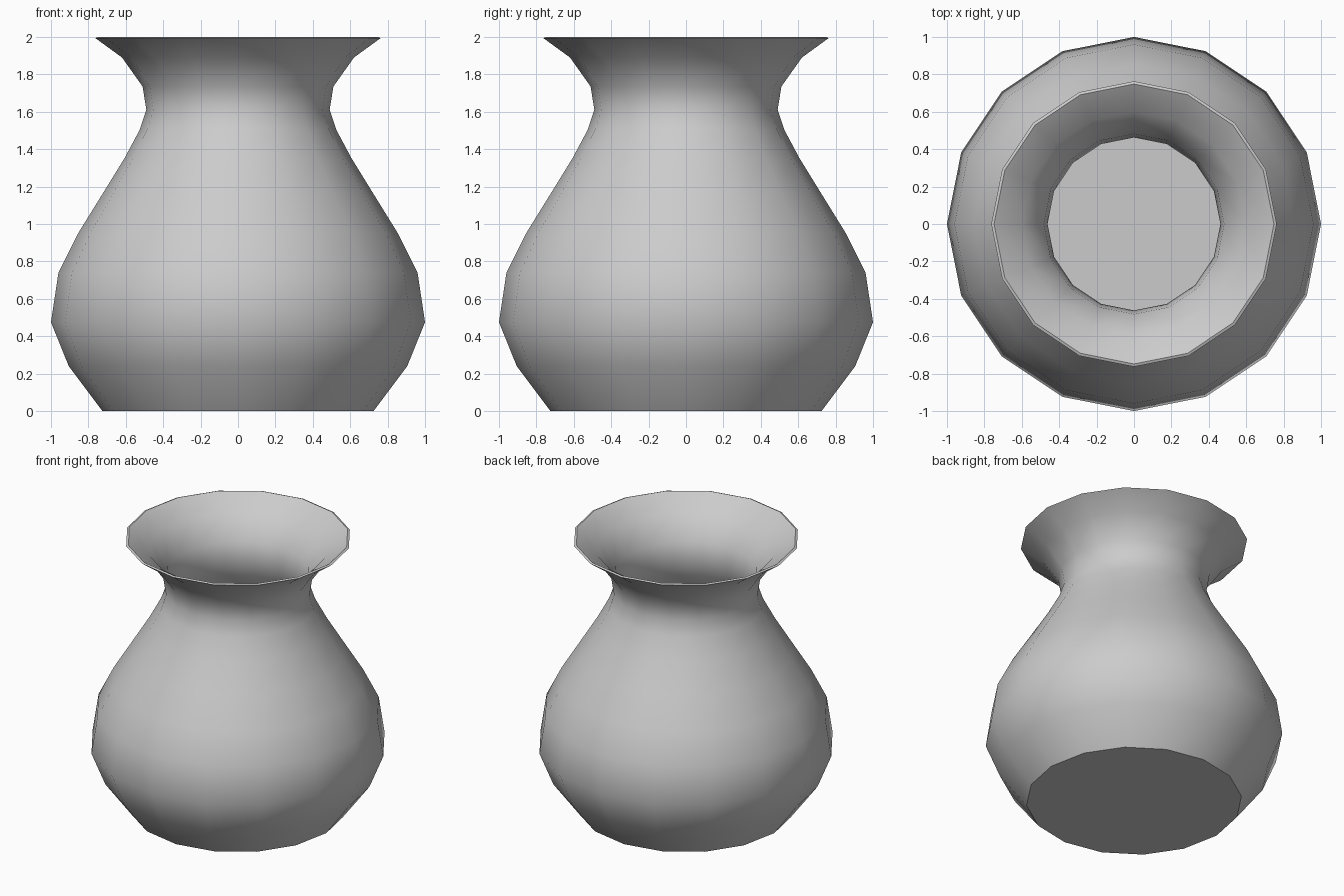
import bpy, bmesh, math

if "Cube" in bpy.data.objects:
    bpy.data.objects.remove(bpy.data.objects["Cube"])

SIDES = 16

# Outer wall (radius, height), from foot to rim
outer = [(0.725, 0.0), (0.905, 0.24), (1.0, 0.475), (0.96, 0.74), (0.855, 0.95),
         (0.725, 1.16), (0.605, 1.355), (0.525, 1.505), (0.49, 1.61),
         (0.51, 1.735), (0.62, 1.89), (0.763, 1.994)]
# Inner wall, from rim down to the floor
inner = [(0.748, 2.0), (0.598, 1.905), (0.482, 1.745), (0.462, 1.61), (0.497, 1.49),
         (0.578, 1.34), (0.697, 1.147), (0.828, 0.936), (0.931, 0.73),
         (0.969, 0.478), (0.878, 0.25), (0.71, 0.03)]

bm = bmesh.new()


def ring(radius, z):
    return [bm.verts.new((radius * math.cos(2 * math.pi * i / SIDES),
                          radius * math.sin(2 * math.pi * i / SIDES), z))
            for i in range(SIDES)]


# Lathe the wall
rings = [ring(r, z) for r, z in outer + inner]
for a, b in zip(rings, rings[1:]):
    for i in range(SIDES):
        j = (i + 1) % SIDES
        bm.faces.new((a[i], a[j], b[j], b[i]))

# Underside and inside floor
bm.faces.new(rings[0][::-1])
bm.faces.new(rings[-1])
bmesh.ops.recalc_face_normals(bm, faces=bm.faces[:])

# Smooth shading, with crisp foot and floor edges
for f in bm.faces:
    f.smooth = len(f.verts) == 4
mesh = bpy.data.meshes.new("vase")
bm.to_mesh(mesh)
bm.free()
vase = bpy.data.objects.new("vase", mesh)
bpy.context.collection.objects.link(vase)
bpy.context.view_layer.objects.active = vase
vase.select_set(True)
bpy.ops.object.shade_smooth_by_angle(angle=math.radians(40))
